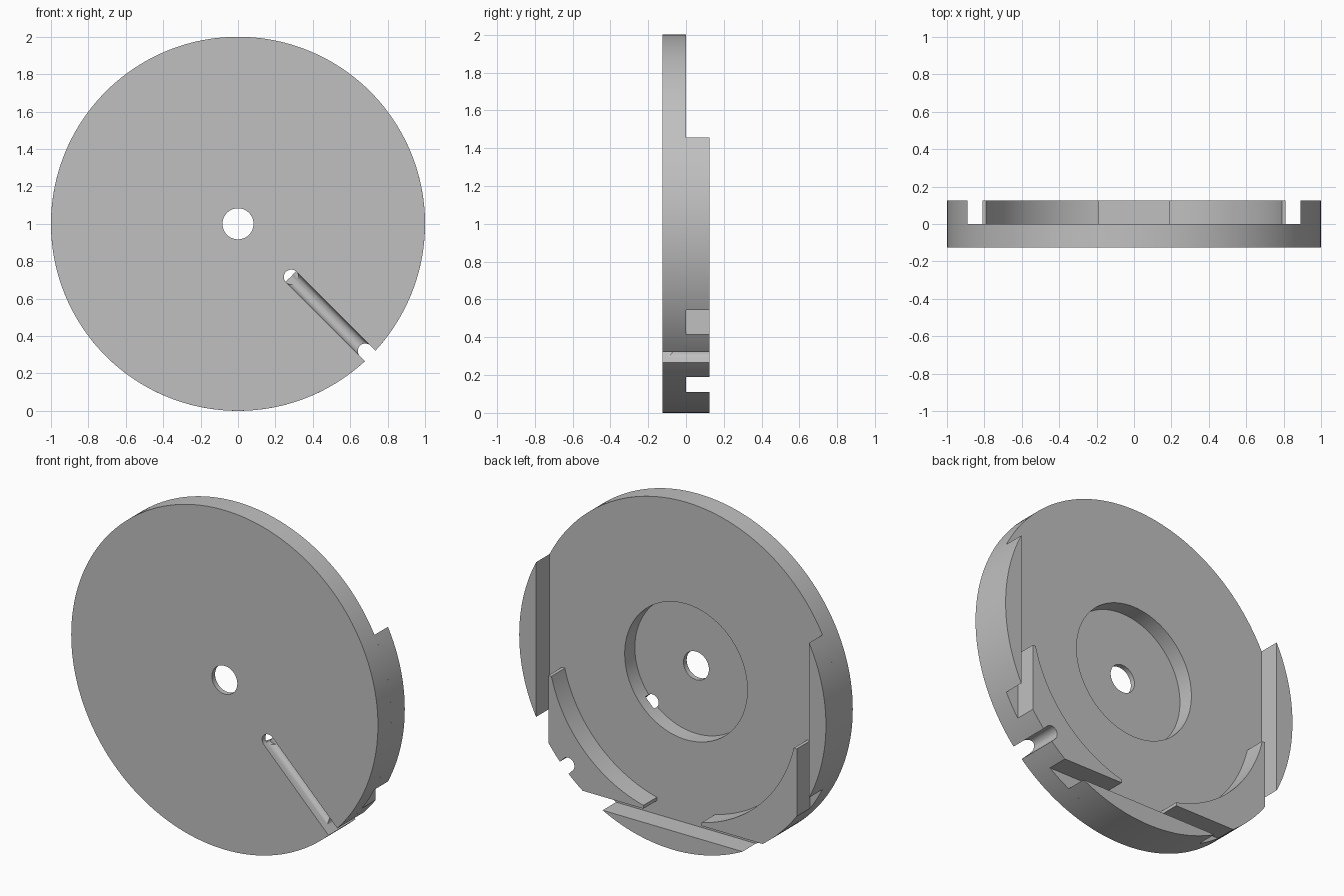
import bpy, bmesh
from math import pi, cos, sin, acos, asin, atan2, sqrt
from mathutils import Matrix

if "Cube" in bpy.data.objects:
    bpy.data.objects.remove(bpy.data.objects["Cube"])

T = 0.125            # thickness of the disc and of the raised parts
CHORD = 0.89         # flat inner face of the outer rim pieces
BLOCK = 0.81         # outer flats of the corner blocks
TIP = 0.19           # blunt ends of the corner blocks
ARC = 0.8125         # inner radius of the corner blocks
POCKET, FLOOR = 0.4, -0.095
SLOT = 0.04          # half width of notches and groove

grey = bpy.data.materials.new("machined grey")
grey.use_nodes = True
grey.diffuse_color = (0.53, 0.53, 0.53, 1)
grey.node_tree.nodes["Principled BSDF"].inputs["Base Color"].default_value = (0.53, 0.53, 0.53, 1)


def arc(r, a0, a1, n, cx=0, cz=0):
    """Points on an arc in the disc plane."""
    return [(cx + r * cos(a0 + (a1 - a0) * i / n), cz + r * sin(a0 + (a1 - a0) * i / n))
            for i in range(n + 1)]


def circle(r, n, cx=0, cz=0):
    return arc(r, 0, 2 * pi, n, cx, cz)[:-1]


def prism(name, pts, y0, y1, matrix=Matrix()):
    """Extrude a profile drawn in x and z from y0 to y1, about the disc centre."""
    bm = bmesh.new()
    face = bm.faces.new([bm.verts.new((x, y0, z)) for x, z in pts])
    new = bmesh.ops.extrude_face_region(bm, geom=[face])["geom"]
    bmesh.ops.translate(bm, vec=(0, y1 - y0, 0),
                        verts=[v for v in new if isinstance(v, bmesh.types.BMVert)])
    bm.transform(Matrix.Translation((0, 0, 1)) @ matrix)
    bmesh.ops.recalc_face_normals(bm, faces=bm.faces)
    mesh = bpy.data.meshes.new(name)
    bm.to_mesh(mesh)
    bm.free()
    mesh.materials.append(grey)
    obj = bpy.data.objects.new(name, mesh)
    bpy.context.collection.objects.link(obj)
    return obj


def select(obj):
    bpy.ops.object.select_all(action='DESELECT')
    obj.select_set(True)
    bpy.context.view_layer.objects.active = obj


def cut(obj, cutters):
    for c in cutters:
        select(obj)
        mod = obj.modifiers.new("cut", 'BOOLEAN')
        mod.operation, mod.solver, mod.object = 'DIFFERENCE', 'EXACT', c
        bpy.ops.object.modifier_apply(modifier=mod.name)


def turn(angle):
    return Matrix.Rotation(-angle, 4, 'Y')


# Round-ended notch cutters at the two lower diagonals
notch_profile = arc(SLOT, pi / 2, 3 * pi / 2, 16, 0.962) + [(1.2, -SLOT), (1.2, SLOT)]
notches = {s: prism("notch_cutter", notch_profile, -0.3, 0.3, turn(a))
           for s, a in ((1, -pi / 4), (-1, -3 * pi / 4))}

# Cutters for the axle hole, back pocket and front groove
axle = prism("axle_cutter", circle(0.083, 48), -0.3, 0.3)
pocket = prism("pocket_cutter", circle(POCKET, 96), FLOOR, 0.2)
port = prism("port_cutter", circle(SLOT, 32), -0.3, -0.065,
             turn(-pi / 4) @ Matrix.Translation((0.403, 0, 0)))
# U-shaped section, drawn with its depth along z, then laid along the diagonal
section = arc(SLOT, 0, pi, 16, 0, -0.1) + [(-SLOT, -0.3), (SLOT, -0.3)]
lay = Matrix(((0, 1, 0, 0), (0, 0, 1, 0), (1, 0, 0, 0), (0, 0, 0, 1)))
groove = prism("groove_cutter", section, 0.403, 1.2, turn(-pi / 4) @ lay)

# Main disc
disc = prism("disc", circle(1, 160), -T, 0)
cut(disc, [pocket, axle, notches[1], notches[-1], groove, port])
parts = [disc]

# Rim pieces left standing on the two sides and the bottom
half = acos(CHORD)
for name, a in (("left_rim_piece", 0), ("right_rim_piece", pi), ("bottom_rim_piece", -pi / 2)):
    parts.append(prism(name, arc(1, a - half, a + half, 32), 0, T))

# Crescent corner blocks between the rim pieces
out_a, in_a = acos(BLOCK), asin(TIP / ARC)
inner = arc(ARC, -in_a, in_a - pi / 2, 40)
outer = arc(1, out_a - pi / 2, -out_a, 16)
block = inner + [(TIP, -BLOCK)] + outer + [(BLOCK, -TIP)]
for s, name in ((1, "left_corner_block"), (-1, "right_corner_block")):
    obj = prism(name, [(s * x, z) for x, z in block], 0, T)
    cut(obj, [notches[s]])
    parts.append(obj)

for c in [axle, pocket, port, groove, *notches.values()]:
    bpy.data.objects.remove(c)

for p in parts:
    select(p)
    bpy.ops.object.shade_smooth_by_angle(angle=pi / 6)
